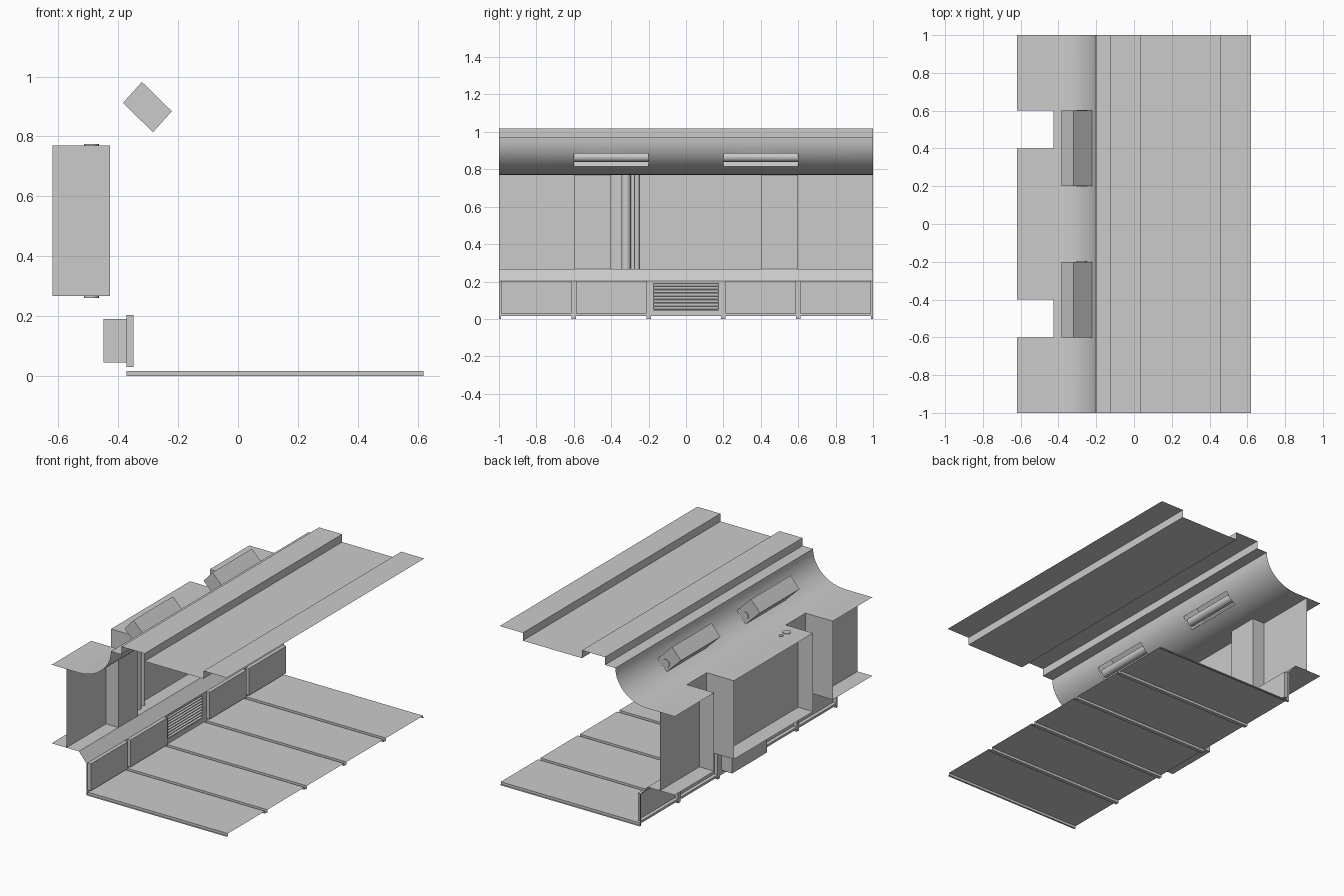
import bpy, math
from mathutils import Vector

if "Cube" in bpy.data.objects:
    bpy.data.objects.remove(bpy.data.objects["Cube"])


def make(name, verts, faces, angle=30):
    me = bpy.data.meshes.new(name)
    me.from_pydata(verts, [], faces)
    ob = bpy.data.objects.new(name, me)
    bpy.context.collection.objects.link(ob)
    bpy.ops.object.select_all(action='DESELECT')
    ob.select_set(True)
    bpy.context.view_layer.objects.active = ob
    bpy.ops.object.shade_smooth_by_angle(angle=math.radians(angle))
    return ob


def sheet(name, profile, ys, skip=lambda x, y, z: False):
    """Sweep an (x, z) profile along y, leaving out skipped cells."""
    n = len(profile)
    verts = [(x, y, z) for y in ys for x, z in profile]
    faces = []
    for j in range(len(ys) - 1):
        for i in range(n - 1):
            mx = (profile[i][0] + profile[i + 1][0]) / 2
            mz = (profile[i][1] + profile[i + 1][1]) / 2
            if not skip(mx, (ys[j] + ys[j + 1]) / 2, mz):
                a = j * n + i
                faces.append((a, a + 1, a + n + 1, a + n))
    return make(name, verts, faces)


def tray(name, section, y0, y1):
    """Open box: four (x, z) points, open between the last and the first."""
    verts = [(x, y, z) for y in (y0, y1) for x, z in section]
    faces = [(0, 1, 5, 4), (1, 2, 6, 5), (2, 3, 7, 6), (3, 2, 1, 0), (4, 5, 6, 7)]
    return make(name, verts, faces)


def rod(name, x, y, z, r, length, along_y=False):
    bpy.ops.mesh.primitive_cylinder_add(
        vertices=16, radius=r, depth=length, location=(x, y, z),
        rotation=(math.pi / 2 if along_y else 0, 0, 0))
    bpy.context.object.name = name
    bpy.ops.object.shade_smooth_by_angle(angle=math.radians(40))


SEAMS = (-1, -0.6, -0.2, 0.2, 0.6, 1)
G = 0.012                       # half width of a seam groove
OUT, PILLAR, WINDOW, WALL, EDGE = -0.62, -0.427, -0.515, -0.373, 0.62


def in_notch(x, y):
    return x < PILLAR and 0.4 < abs(y) < 0.6


def in_groove(y):
    return any(abs(y - s) < G for s in SEAMS)


# Floor plates with sunken seams
line = []
for s in SEAMS:
    line += [(s - G, 0.016), (s - G, 0), (s + G, 0), (s + G, 0.016)]
line = [(-1, 0)] + line[2:-2] + [(1, 0)]
line = [p for p in line if abs(p[0]) <= 1]
verts = [(x, y, z) for y, z in line for x in (WALL, EDGE)]
make("floor", verts, [(2*i, 2*i + 1, 2*i + 3, 2*i + 2) for i in range(len(line) - 1)])

# Lower wall with sill, open behind the raised panels and the vent
V = 0.175
cuts = sorted({round(v, 4) for s in SEAMS for v in (s - G, s + G) if abs(v) < 1}
              | {-1, 1, -V, V, -0.6, -0.4, 0.4, 0.6})


def lower_skip(x, y, z):
    if z < 0.016:
        return not in_groove(y)
    panel = abs(y) > 0.2 and not in_groove(y) and 0.03 < z < 0.203
    vent = abs(y) < V and 0.045 < z < 0.19
    return in_notch(x, y) or panel or vent


sheet("lower_wall", [(OUT, 0.267), (PILLAR, 0.267), (WALL, 0.203), (WALL, 0.19),
                     (WALL, 0.045), (WALL, 0.03), (WALL, 0.016), (WALL, 0)],
      cuts, lower_skip)

# Raised lower panels
for a, b in zip(SEAMS, SEAMS[1:]):
    if abs(a + b) > 0.1:
        tray("lower_panel", [(WALL, 0.203), (-0.35, 0.203), (-0.35, 0.03), (WALL, 0.03)],
             a + G, b - G)

# Vent box with tilted slats
tray("vent_box", [(WALL, 0.19), (-0.45, 0.19), (-0.45, 0.045), (WALL, 0.045)], -V, V)
for i in range(8):
    z = 0.19 - i * 0.0178
    sheet("vent_slat", [(-0.40, z), (WALL, z - 0.013), (WALL, z - 0.017)], [-V, V])

# Upper wall: flat window panels and U-shaped pillars
for a, b in ((-1, -0.6), (-0.4, 0.4), (0.6, 1)):
    sheet("window_panel", [(WINDOW, 0.77), (WINDOW, 0.267)], [a, b])
for c in (-0.5, 0.5):
    path = [(OUT, c + 0.1), (PILLAR, c + 0.1), (PILLAR, c - 0.1), (OUT, c - 0.1)]
    verts = [(x, y, z) for x, y in path for z in (0.267, 0.77)]
    make("pillar", verts, [(2*i, 2*i + 1, 2*i + 3, 2*i + 2) for i in range(3)])

# Pipes by the window
rod("large_pipe", -0.49, -0.32, 0.517, 0.025, 0.515)
rod("small_pipe", -0.49, -0.262, 0.517, 0.013, 0.515)

# Ceiling with coves, open under the lights
LO, HI = 0.968, 1.018


def cove(deg):
    t = math.radians(deg)
    return (PILLAR + 0.227 * math.cos(t), LO - 0.198 * math.sin(t))


A0, A1 = 25, 51
profile = [(EDGE, HI), (0.456, HI), (0.456, LO), (0.038, LO), (0.038, HI),
           (-0.126, HI), (-0.126, LO)]
profile += [cove(d) for d in (0, 8, 16, A0, 34, 42, A1, 60, 70, 80, 90)] + [(OUT, 0.77)]
hi_x, lo_x = cove(A0)[0], cove(A1)[0]
sheet("ceiling", profile, [-1, -0.6, -0.4, -0.2, 0.2, 0.4, 0.6, 1],
      lambda x, y, z: in_notch(x, y) or
      (lo_x < x < hi_x and 0.2 < abs(y) < 0.6))

# Recessed ceiling lights with tubes
p, q = Vector(cove(A0)), Vector(cove(A1))
back = Vector((-0.1, 0.098))
for c in (-0.4, 0.4):
    tray("light_housing", [p, p + back, q + back, q], c - 0.2, c + 0.2)
    rod("light_tube", -0.277, c + 0.001, 0.866, 0.027, 0.406, True)
